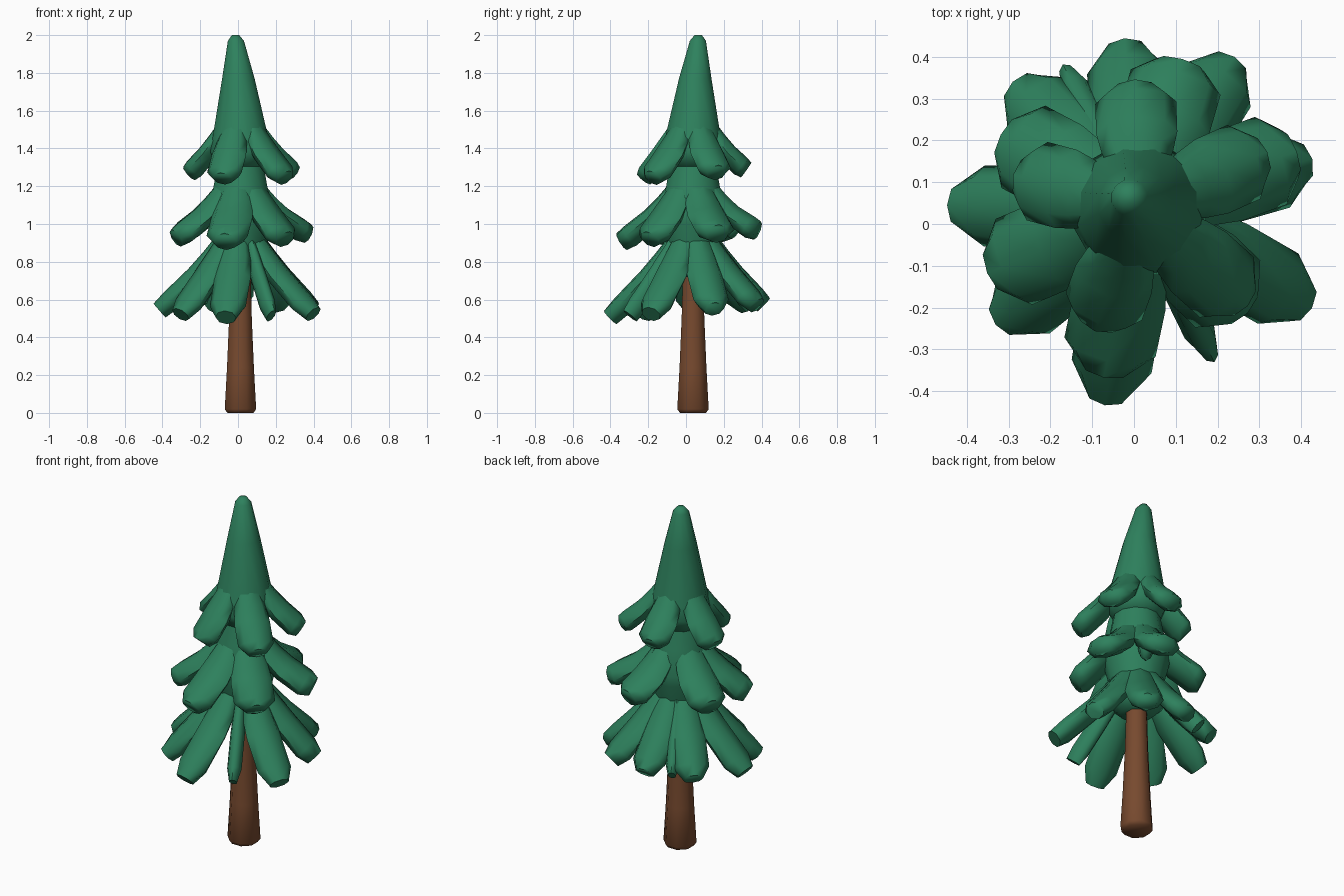
import bpy, bmesh, math
from mathutils import Vector

if "Cube" in bpy.data.objects:
    bpy.data.objects.remove(bpy.data.objects["Cube"])

AXIS = Vector((0.013, 0.037, 0))          # axis of the tree


def material(name, rgb):
    m = bpy.data.materials.new(name)
    m.diffuse_color = (*rgb, 1)
    m.use_nodes = True
    m.node_tree.nodes["Principled BSDF"].inputs["Base Color"].default_value = m.diffuse_color
    return m


green = material("needle green", (0.027, 0.22, 0.11))
brown = material("bark brown", (0.185, 0.068, 0.028))


def loft(bm, rings):
    """Skin a list of equal-length point rings and cap both ends."""
    vs = [[bm.verts.new(p) for p in ring] for ring in rings]
    for a, b in zip(vs, vs[1:]):
        n = len(a)
        for i in range(n):
            bm.faces.new((a[i], a[(i + 1) % n], b[(i + 1) % n], b[i]))
    bm.faces.new(vs[0][::-1])
    bm.faces.new(vs[-1])


def stack(bm, levels, n):
    """Round stack of (z, radius) levels; the crown leans above z = 1.6."""
    rings = []
    for z, r in levels:
        lean = max(0, z - 1.6) / 0.4
        c = AXIS + Vector((-0.026 * lean, 0.028 * lean, z))
        rings.append([c + r * Vector((math.cos(a), math.sin(a), 0))
                      for a in (math.tau * (i + .5) / n for i in range(n))])
    loft(bm, rings)


def branch(bm, angle, reach, tip_z, width, thick, root_z, knee_z, knee_r):
    """Drooping flat branch swept from the core along a curve to its tip."""
    ang = math.radians(angle)
    d = Vector((math.cos(ang), math.sin(ang), 0))
    side = Vector((-d.y, d.x, 0))
    up = Vector((0, 0, 1))
    a = AXIS + d * 0.08 + up * root_z
    b = AXIS + d * knee_r + up * knee_z
    tip = AXIS + d * reach
    tip += up * (tip_z + 0.08 * tip.y)   # front branches hang a bit lower
    rings = []
    for t, w, h in ((0, .6, .8), (.3, .85, .95), (.55, .97, 1),
                    (.9, .97, 1.05), (1.03, .55, .9)):
        p = a * (1 - t) ** 2 + b * 2 * t * (1 - t) + tip * t * t
        tan = ((b - a) * (1 - t) + (tip - b) * t).normalized()
        nor = tan.cross(side)
        rings.append([p + side * math.cos(k * math.pi / 4) * w * width
                      + nor * math.sin(k * math.pi / 4) * h * thick
                      for k in range(8)])
    loft(bm, rings)


def finish(bm, name, mat):
    bmesh.ops.recalc_face_normals(bm, faces=bm.faces)
    me = bpy.data.meshes.new(name)
    bm.to_mesh(me)
    bm.free()
    me.materials.append(mat)
    ob = bpy.data.objects.new(name, me)
    bpy.context.collection.objects.link(ob)
    bpy.ops.object.select_all(action='DESELECT')
    ob.select_set(True)
    bpy.context.view_layer.objects.active = ob
    bpy.ops.object.shade_smooth_by_angle(angle=math.radians(65))


def tier(name, core, wide, thin, tip_z, width, thick, *curve):
    """Core cone plus wide and thin branches given as (angle, reach)."""
    bm = bmesh.new()
    stack(bm, core, 12)
    for angle, reach in wide:
        branch(bm, angle, reach, tip_z, width, thick, *curve)
    for angle, reach in thin:
        branch(bm, angle, reach, tip_z, 0.04, thick, *curve)
    finish(bm, name, green)


# Trunk
bm = bmesh.new()
stack(bm, [(0, .075), (.02, .09), (.24, .077), (.5, .065), (.95, .052)], 8)
finish(bm, "trunk", brown)

# Foliage tiers
tier("top_tier",
     [(2, .02), (1.97, .044), (1.77, .089), (1.46, .152), (1.38, .165), (1.3, .125)],
     [(92, .275), (24, .3), (-42, .31), (250, .27), (165, .275)], [],
     1.265, .1, .053, 1.52, 1.37, .165)
tier("middle_tier",
     [(1.4, .11), (1.2, .147), (1.06, .182), (1, .172), (.88, .14)],
     [(152, .345), (74, .345), (20, .37), (-44, .32), (258, .375), (203, .36)],
     [(63, .26)],
     .94, .115, .058, 1.2, 1.03, .19)
tier("bottom_tier",
     [(1.02, .11), (.86, .15), (.78, .15), (.72, .09)],
     [(179, .415), (219, .395), (260, .43), (-30, .43), (16, .385), (58, .385),
      (95, .365), (135, .385)],
     [(-64, .36), (118, .345)],
     .55, .1, .054, .93, .75, .19)
